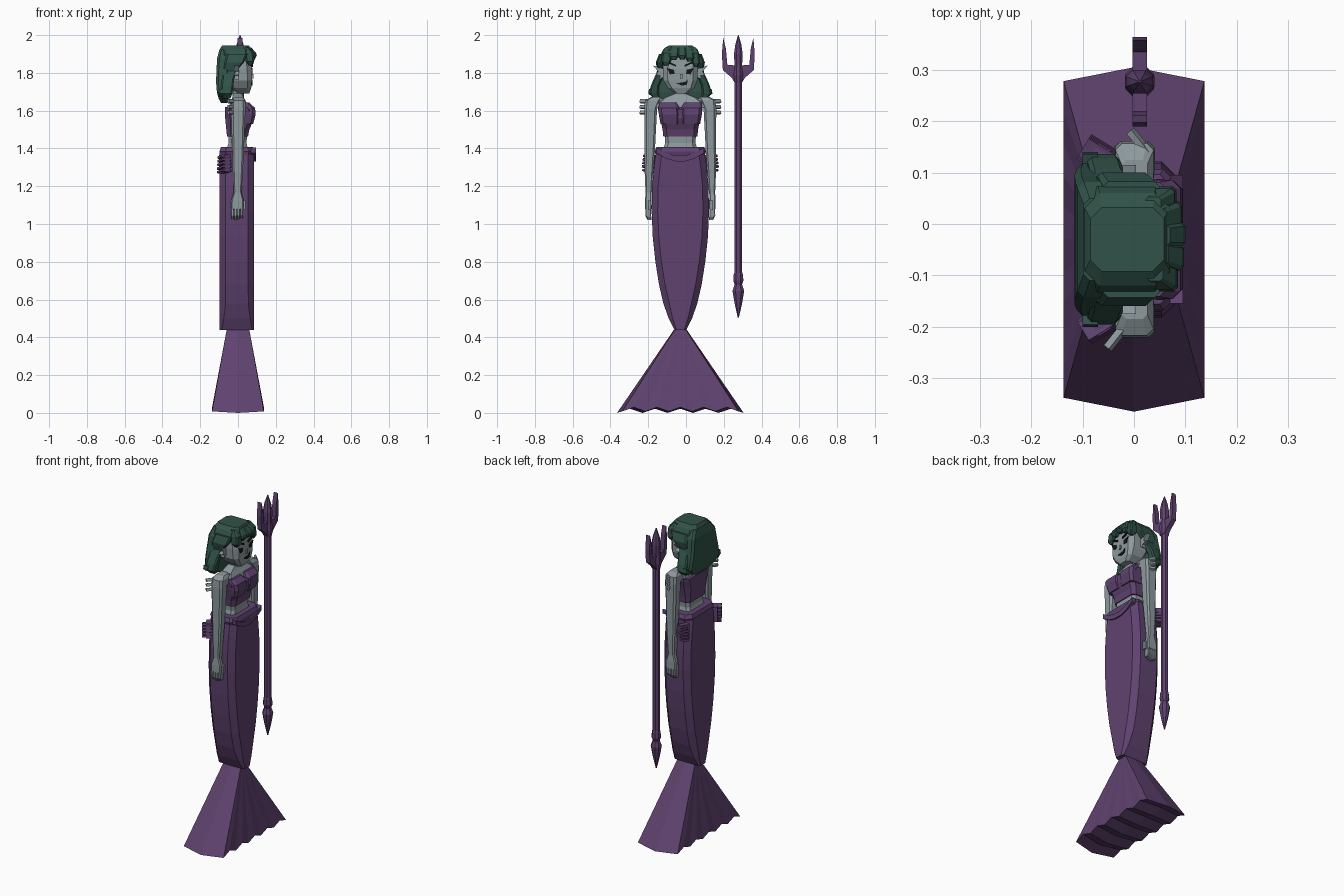
import bpy, bmesh, math
from mathutils import Matrix

C = -0.03  # centre line of the figure across y; the figure faces +x


def material(name, rgb):
    m = bpy.data.materials.new(name)
    m.diffuse_color = (*rgb, 1)
    return m


PURPLE = material("purple", (0.115, 0.055, 0.16))
SKIN = material("skin", (0.27, 0.32, 0.34))
HAIR = material("hair", (0.03, 0.085, 0.065))
DARK = material("dark", (0.008, 0.008, 0.01))


def build(name, verts, faces, mat):
    bm = bmesh.new()
    vs = [bm.verts.new(v) for v in verts]
    for f in faces:
        bm.faces.new([vs[i] for i in f])
    bmesh.ops.recalc_face_normals(bm, faces=bm.faces)
    me = bpy.data.meshes.new(name)
    bm.to_mesh(me)
    bm.free()
    me.materials.append(mat)
    ob = bpy.data.objects.new(name, me)
    bpy.context.collection.objects.link(ob)
    return ob


def loft(name, rings, mat, cham=0.35):
    """Stack chamfered rectangles given as (z, y centre, half width, x0, x1)."""
    verts, faces = [], []
    for z, yc, h, x0, x1 in rings:
        c = cham * min(h, (x1 - x0) / 2)
        verts += [(x0 + c, yc - h, z), (x1 - c, yc - h, z), (x1, yc - h + c, z), (x1, yc + h - c, z),
                  (x1 - c, yc + h, z), (x0 + c, yc + h, z), (x0, yc + h - c, z), (x0, yc - h + c, z)]
    for r in range(len(rings) - 1):
        for i in range(8):
            j = (i + 1) % 8
            faces.append((r * 8 + i, r * 8 + j, r * 8 + 8 + j, r * 8 + 8 + i))
    n = len(verts)
    faces += [tuple(range(8)), tuple(range(n - 8, n))]
    return build(name, verts, faces, mat)


def plate(name, outline, x0, x1, mat):
    """Extrude a (y, z) outline along x."""
    n = len(outline)
    verts = [(x, y, z) for x in (x0, x1) for y, z in outline]
    faces = [tuple(range(n)), tuple(range(n, 2 * n))]
    faces += [(i, (i + 1) % n, n + (i + 1) % n, n + i) for i in range(n)]
    return build(name, verts, faces, mat)


def box(name, loc, size, mat, rx=0, rz=0):
    ob = plate(name, [(-.5, -.5), (.5, -.5), (.5, .5), (-.5, .5)], -.5, .5, mat)
    m = Matrix.Rotation(rz, 4, 'Z') @ Matrix.Rotation(rx, 4, 'X') @ Matrix.Diagonal((*size, 1))
    ob.data.transform(Matrix.Translation(loc) @ m)
    return ob


# Tail
loft("tail", [(z, C, h, -0.097, 0.086) for z, h in (
    (0.44, .032), (0.5, .062), (0.58, .09), (0.68, .113), (0.8, .132), (0.93, .146),
    (1.07, .152), (1.2, .149), (1.3, .14), (1.385, .128))], PURPLE)

# Tail fluke with a scalloped lower edge
N = 11
verts, faces = [], []
for z, hx, he, hm in ((0.44, .06, .03, .034), (0.02, .137, .308, .335)):
    for x, h in ((-hx, he), (0, hm), (hx, he)):
        for i in range(N):
            drop = 0 if z > .1 else (0.022 if i % 2 else 0) - (0.02 if x == 0 else 0.012)
            verts.append((x, C + h * (2 * i / (N - 1) - 1), z + drop))
for lv in (0, 3 * N):
    for r in (0, 1):
        for i in range(N - 1):
            a = lv + r * N + i
            faces.append((a, a + 1, a + N + 1, a + N))
for i in range(N - 1):
    for r in (0, 2 * N):
        faces.append((r + i, r + i + 1, r + i + 1 + 3 * N, r + i + 3 * N))
for i in (0, N - 1):
    for r in (0, N):
        faces.append((r + i, r + i + N, r + i + 4 * N, r + i + 3 * N))
build("tail_fluke", verts, faces, PURPLE)

# Waist sash and its front drape
loft("waist_sash", [(1.365, C, .13, -.092, .086), (1.385, C, .137, -.098, .09), (1.408, C, .126, -.09, .08)], PURPLE)
top = [(C + .125 * t, 1.36 + .045 * t * t) for t in (-1, -.6, -.2, .2, .6, 1)]
plate("sash_drape", top + [(y, z - .03) for y, z in reversed(top)], .07, .095, PURPLE)

# Torso, bodice and neck
loft("torso", [(1.38, C, .095, -.065, .055), (1.43, C, .08, -.05, .045), (1.5, C, .085, -.05, .05),
               (1.6, C, .105, -.055, .06), (1.645, C, .12, -.04, .045), (1.67, C, .085, -.03, .03),
               (1.69, C, .035, -.025, .02)], SKIN)
loft("bodice", [(1.462, C, .09, -.058, .053), (1.5, C, .094, -.062, .06), (1.56, C, .106, -.068, .086),
                (1.605, C, .118, -.07, .086), (1.62, C, .118, -.068, .066)], PURPLE)
loft("neck", [(1.66, C, .032, -.03, .022), (1.74, C, .03, -.03, .022)], SKIN)
loft("choker", [(1.7, C, .038, -.036, .028), (1.712, C, .038, -.036, .028)], SKIN)

# Head and face
loft("head", [(1.692, C + .005, .035, -.01, .06), (1.72, C + .005, .07, -.04, .07), (1.76, C, .09, -.06, .074),
              (1.82, C, .093, -.075, .074), (1.91, C, .088, -.075, .064)], SKIN)
plate("mouth", [(C - .02, 1.745), (C + .025, 1.752), (C + .04, 1.765), (C + .035, 1.738), (C + .01, 1.732)],
      .07, .077, DARK)
box("nose", (.077, C + .005, 1.782), (.012, .014, .022), SKIN)

for s, side in ((1, "left"), (-1, "right")):
    def Y(d):
        return C + s * d
    # Eyes, brows and fin ears
    plate(side + "_eye", [(Y(.03), 1.795), (Y(.055), 1.792), (Y(.07), 1.826), (Y(.034), 1.816)], .07, .078, DARK)
    plate(side + "_brow", [(Y(.022), 1.832), (Y(.075), 1.856), (Y(.075), 1.865), (Y(.022), 1.842)], .068, .08, DARK)
    plate(side + "_ear", [(Y(.085), 1.78), (Y(.11), 1.765), (Y(.108), 1.785), (Y(.13), 1.79), (Y(.118), 1.808),
                          (Y(.145), 1.84), (Y(.085), 1.82)], -.022, .004, SKIN)
    # Bodice cups forming the sweetheart neckline
    loft(side + "_cup", [(1.53, Y(.055), .05, .0, .08), (1.58, Y(.058), .056, .0, .094),
                         (1.615, Y(.06), .056, .0, .09), (1.642, Y(.066), .045, .0, .06)], PURPLE)
    # Arm and hand
    loft(side + "_arm", [(1.672, Y(.125), .03, -.024, .026), (1.655, Y(.145), .042, -.036, .038),
                         (1.61, Y(.157), .034, -.037, .04), (1.5, Y(.159), .03, -.034, .035),
                         (1.38, Y(.162), .027, -.03, .031), (1.28, Y(.166), .023, -.028, .026),
                         (1.16, Y(.168), .016, -.022, .018)], SKIN)
    loft(side + "_shoulder", [(1.618, Y(.11), .05, -.036, .038), (1.665, Y(.105), .05, -.03, .03)], SKIN)
    loft(side + "_hand", [(1.17, Y(.169), .015, -.022, .018), (1.125, Y(.17), .017, -.036, .03),
                          (1.08, Y(.17), .017, -.038, .03)], SKIN)
    for i in range(4):
        loft(side + "_finger", [(1.085, Y(.17), .014, -.038 + .017 * i, -.023 + .017 * i),
                                (1.045, Y(.17), .015, -.036 + .016 * i, -.021 + .016 * i),
                                (1.022 + .005 * abs(i - 1), Y(.163), .011, -.033 + .015 * i, -.02 + .015 * i)], SKIN)
    box(side + "_thumb", (.033, Y(.163), 1.1), (.015, .018, .05), SKIN)
    # Shoulder frill and hip fins
    for i in range(3):
        box(side + "_shoulder_frill", (s * .022 - .012, Y(.19), 1.59 + .03 * i), (.055, .013, .018), SKIN,
            rx=s * .4, rz=-.9 * s)
    for i in range(5):
        box(side + "_hip_fin_ray", (-.072, Y(.165), 1.28 + .019 * i), (.06, .055 - .005 * abs(i - 1), .012), PURPLE,
            rx=s * .25, rz=-.55 * s)
    box(side + "_hip_fin_web", (-.072, Y(.155), 1.32), (.03, .06, .09), PURPLE, rz=-.55 * s)
    # Wavy side locks and end curls
    loft(side + "_side_lock", [(1.9, Y(.085), .028, -.06, .05), (1.855, Y(.108), .022, -.07, .03),
                               (1.81, Y(.105), .016, -.08, -.01), (1.77, Y(.118), .022, -.085, -.02),
                               (1.73, Y(.135), .022, -.09, -.025), (1.69, Y(.14), .026, -.09, -.03),
                               (1.665, Y(.125), .018, -.085, -.04)], HAIR)
    plate(side + "_hair_curl", [(Y(.1), 1.76), (Y(.14), 1.735), (Y(.148), 1.71), (Y(.166), 1.715), (Y(.17), 1.69),
                                (Y(.145), 1.672), (Y(.11), 1.68)], -.1, -.07, HAIR)

# Hair cap, back hair and fringe
loft("hair_cap", [(1.855, C, .1, -.1, .045), (1.895, C, .104, -.1, .07), (1.925, C, .09, -.096, .07),
                  (1.945, C, .062, -.085, .058)], HAIR)
loft("back_hair", [(1.64, C, .06, -.09, -.055), (1.665, C, .115, -.103, -.05), (1.7, C, .148, -.112, -.045),
                   (1.75, C, .138, -.116, -.045), (1.82, C, .122, -.114, -.045), (1.88, C, .112, -.11, -.04),
                   (1.925, C, .08, -.098, -.03)], HAIR)
for d, h, z in ((-.075, .026, 1.84), (-.035, .025, 1.868), (.01, .024, 1.872), (.05, .024, 1.86), (.083, .02, 1.832)):
    x = .1 - 2.5 * d * d
    loft("fringe_lock", [(z, C + d, h * .45, x - .03, x - .01), (z + .02, C + d, h, x - .045, x),
                         (1.905, C + d * .95, h, x - .05, x - .004), (1.935, C + d * .8, h * .8, x - .06, x - .03)], HAIR)

# Trident: shaft, fork and pointed foot
TY, TX = .277, .011
loft("trident_shaft", [(z, TY, .02, TX - .02, TX + .02) for z in (.72, 1.78)], PURPLE, .58)
loft("trident_foot", [(z, TY, h, TX - h * .9, TX + h * .9) for z, h in (
    (.505, .003), (.58, .02), (.645, .031), (.68, .02), (.7, .027), (.735, .024), (.75, .018))], PURPLE, .58)
half = [(.02, 1.75), (.036, 1.775), (.082, 1.815), (.087, 1.9), (.08, 1.985), (.066, 1.93), (.058, 1.842), (.02, 1.84)]
plate("trident_fork", [(TY + d, z) for d, z in half] + [(TY - d, z) for d, z in reversed(half)],
      TX - .014, TX + .014, PURPLE)
loft("trident_middle_tine", [(z, TY, h, TX - h * 1.15, TX + h * 1.15) for z, h in (
    (1.75, .02), (1.79, .025), (1.84, .02), (1.9, .023), (1.95, .016), (2.0, .002))], PURPLE, .58)
